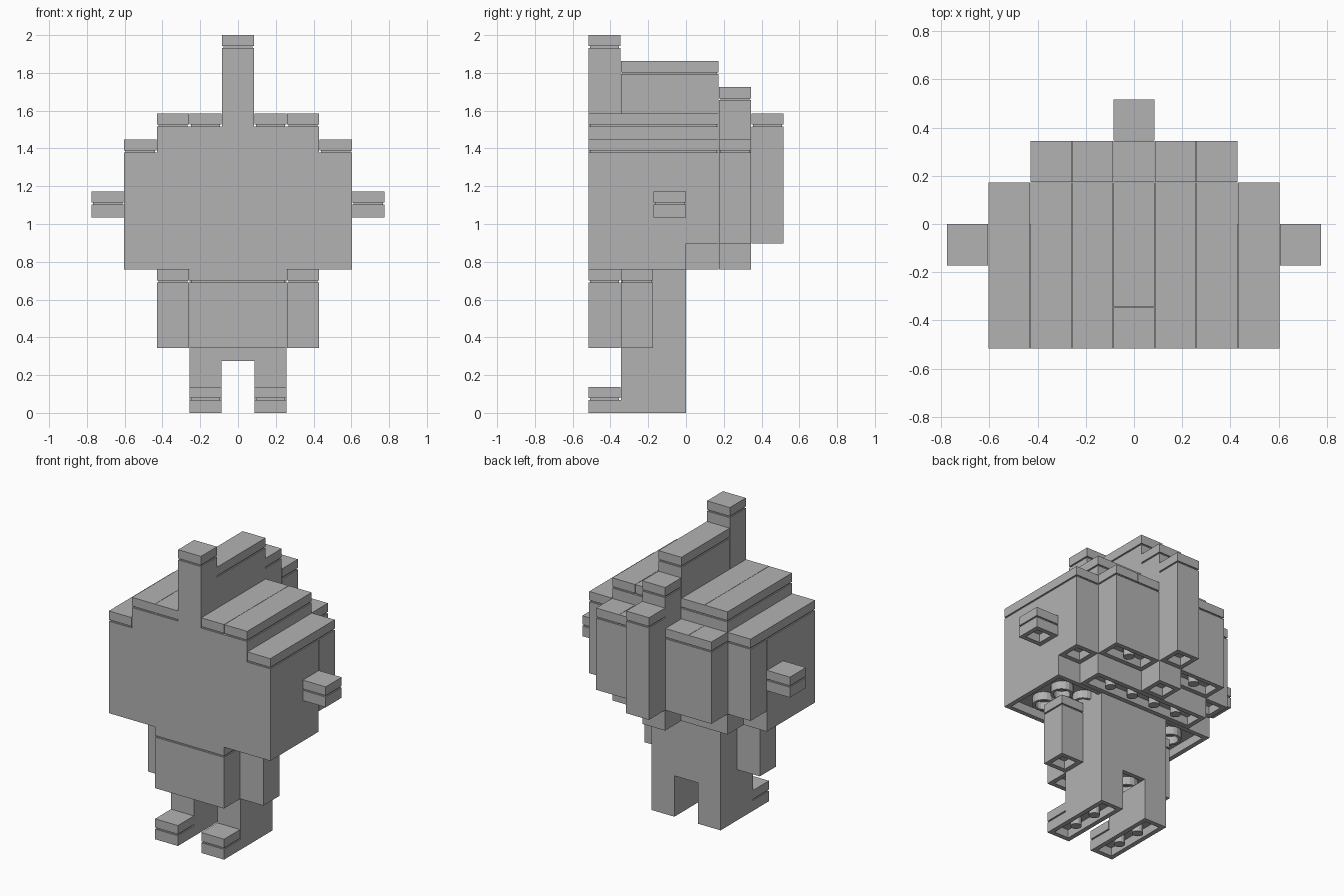
import bpy, bmesh
from mathutils import Matrix, Vector

cube = bpy.data.objects.get("Cube")
if cube:
    bpy.data.objects.remove(cube, do_unlink=True)

U = 2 / 11.6      # brick width
P = 2 / 29        # plate height
WALL, DEPTH = 0.031, 0.055
GAP = 0.001       # hairline seam between neighbours

grey = bpy.data.materials.new("Plain grey")
grey.use_nodes = True
colour = (0.45, 0.45, 0.45, 1)
grey.diffuse_color = colour
grey.node_tree.nodes["Principled BSDF"].inputs["Base Color"].default_value = colour


def hollow(bm, face, wall, depth):
    """Sink a face inwards, leaving a rim."""
    bmesh.ops.inset_individual(bm, faces=[face], thickness=wall, use_even_offset=True)
    bmesh.ops.inset_individual(bm, faces=[face], thickness=0.001, depth=-depth, use_even_offset=True)


def lowest(faces):
    return min(faces, key=lambda f: f.calc_center_median().z)


def add_box(bm, lo, hi):
    lo, hi = Vector(lo), Vector(hi)
    size = Matrix.Diagonal((hi - lo).to_4d())
    size[3][3] = 1
    made = bmesh.ops.create_cube(bm, size=1, matrix=Matrix.Translation((lo + hi) / 2) @ size)
    return list({f for v in made["verts"] for f in v.link_faces})


def add_peg(bm, x, y, z, radius, ring):
    made = bmesh.ops.create_cone(bm, cap_ends=True, segments=16, radius1=radius, radius2=radius,
                                 depth=DEPTH, matrix=Matrix.Translation((x, y, z + DEPTH / 2)))
    if ring:
        faces = list({f for v in made["verts"] for f in v.link_faces})
        hollow(bm, lowest(faces), 0.018, DEPTH - 0.005)


def block(name, xs, ys, ps, tile=False, under=False):
    """Box in brick units; optional grooved tile on top and hollow underside."""
    bm = bmesh.new()
    x0, x1 = xs[0] * U + GAP, xs[1] * U - GAP
    y0, y1 = ys[0] * U + GAP, ys[1] * U - GAP
    z0, z1 = ps[0] * P, ps[1] * P
    top = z1 - P if tile else z1
    body = add_box(bm, (x0, y0, z0), (x1, y1, top))
    if tile:
        g = 0.008
        add_box(bm, (x0 + g, y0 + g, top), (x1 - g, y1 - g, top + 0.01))
        add_box(bm, (x0, y0, top + 0.01), (x1, y1, z1))
    if under:
        hollow(bm, lowest(body), WALL, DEPTH)
        nx, ny = round(xs[1] - xs[0]), round(ys[1] - ys[0])
        ring = nx > 1 and ny > 1
        for i in (range(1, nx) if nx > 1 else [0.5]):
            for j in (range(1, ny) if ny > 1 else [0.5]):
                if nx * ny > 1:
                    add_peg(bm, (xs[0] + i) * U, (ys[0] + j) * U, z0,
                            0.07 if ring else 0.034, ring)
    mesh = bpy.data.meshes.new(name)
    bm.to_mesh(mesh)
    bm.free()
    mesh.materials.append(grey)
    ob = bpy.data.objects.new(name, mesh)
    bpy.context.collection.objects.link(ob)
    return ob


def pair(name, xs, ys, ps, **kw):
    block("left_" + name, xs, ys, ps, **kw)
    block("right_" + name, (-xs[1], -xs[0]), ys, ps, **kw)


# Legs, toes and arms
pair("leg", (.5, 1.5), (-2, 0), (1, 4))
pair("foot", (.5, 1.5), (-3, 0), (0, 1), under=True)
pair("toe_cap", (.5, 1.5), (-3, -2), (1, 2), tile=True)
pair("arm", (1.5, 2.5), (-2, -1), (5, 11), tile=True, under=True)

# Torso and belly
block("torso", (-1.5, 1.5), (-2, 0), (4, 13), under=True)
block("belly", (-1.5, 1.5), (-3, -2), (5, 11), tile=True, under=True)

# Stepped underside of the head
block("head_base", (-3.5, 3.5), (-3, 0), (11, 13), under=True)
block("head_base_back", (-2.5, 2.5), (0, 1), (11, 13), under=True)
block("head_base_nape", (-.5, .5), (1, 2), (11, 13), under=True)

# Head
block("head_core", (-3.5, 3.5), (-3, 0), (13, 20))
block("head_back", (-2.5, 2.5), (0, 1), (13, 20))
pair("head_rear_corner", (2.5, 3.5), (0, 1), (13, 20), under=True)
pair("head_rear_panel", (.5, 2.5), (1, 2), (13, 20), under=True)
block("head_upper", (-2.5, 2.5), (-3, 1), (20, 22))
pair("ear", (3.5, 4.5), (-1, 0), (15, 17), tile=True, under=True)

# Smooth covers on the head
pair("side_cover", (2.5, 3.5), (-3, 1), (20, 21), tile=True)
pair("outer_cover", (1.5, 2.5), (-3, 1), (22, 23), tile=True)
pair("inner_cover", (.5, 1.5), (-3, 1), (22, 23), tile=True)
for i in (.5, 1.5):
    pair("rear_cover", (i, i + 1), (1, 2), (20, 21), tile=True)

# Central crest stepping down towards the back
block("crest_post", (-.5, .5), (-3, -2), (22, 29), tile=True)
block("crest_ridge", (-.5, .5), (-2, 1), (22, 27), tile=True)
block("crest_step", (-.5, .5), (1, 2), (13, 25), tile=True)
block("crest_tail", (-.5, .5), (2, 3), (13, 23), tile=True, under=True)
